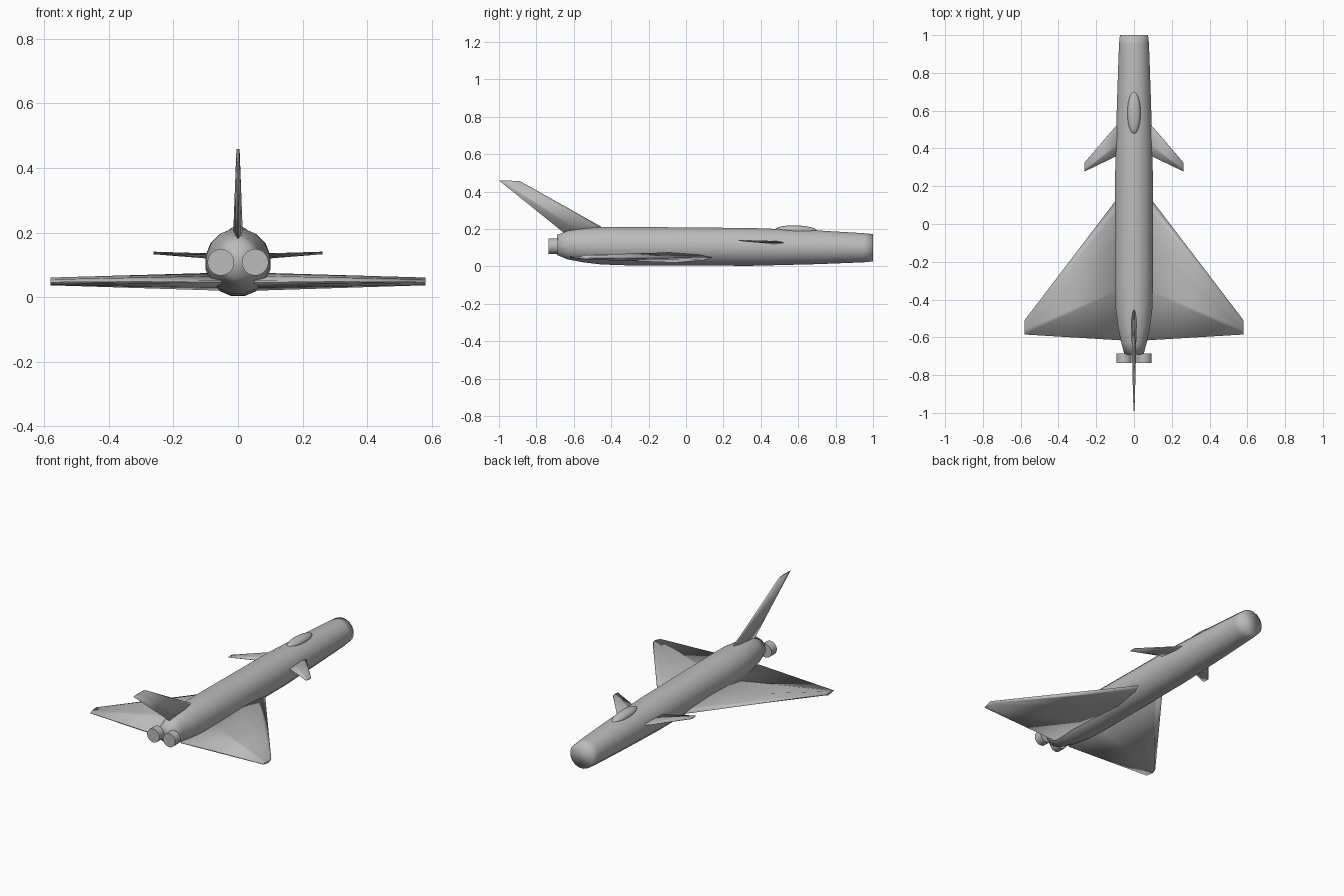
import bpy, bmesh, math
from mathutils import Vector

if "Cube" in bpy.data.objects:
    bpy.data.objects.remove(bpy.data.objects["Cube"])

grey = bpy.data.materials.new("light_grey")
grey.diffuse_color = (0.5, 0.5, 0.5, 1)
grey.use_nodes = True
grey.node_tree.nodes["Principled BSDF"].inputs["Base Color"].default_value = grey.diffuse_color


def loft(name, rings, angle=180, mirror=False):
    """Skin a list of equal-length point rings and cap both ends."""
    bm = bmesh.new()
    vs = [[bm.verts.new(p) for p in r] for r in rings]
    n = len(vs[0])
    for a, b in zip(vs, vs[1:]):
        for i in range(n):
            j = (i + 1) % n
            bm.faces.new((a[i], a[j], b[j], b[i]))
    bm.faces.new(vs[0])
    bm.faces.new(vs[-1])
    bmesh.ops.recalc_face_normals(bm, faces=bm.faces)
    me = bpy.data.meshes.new(name)
    bm.to_mesh(me)
    bm.free()
    me.materials.append(grey)
    ob = bpy.data.objects.new(name, me)
    bpy.context.collection.objects.link(ob)
    bpy.ops.object.select_all(action='DESELECT')
    ob.select_set(True)
    bpy.context.view_layer.objects.active = ob
    if angle >= 180:
        bpy.ops.object.shade_smooth()
    else:
        bpy.ops.object.shade_smooth_by_angle(angle=math.radians(angle))
    if mirror:
        ob.modifiers.new("mirror", 'MIRROR').use_clip = False
    return ob


def ellipse(x, y, z, rx, rz, n):
    return [(x + rx * math.cos(2 * math.pi * (i + .5) / n), y,
             z + rz * math.sin(2 * math.pi * (i + .5) / n)) for i in range(n)]


UPPER = [(.08, .5), (.3, 1), (.65, .65), (1, .12)]


def foil(le, te, half, axis):
    """Thin wing section between leading and trailing points."""
    le, te, axis = Vector(le), Vector(te), Vector(axis)
    top = [le.lerp(te, t) + axis * half * h for t, h in UPPER]
    low = [le.lerp(te, t) - axis * half * h for t, h in reversed(UPPER)]
    return [le] + top + low


# Fuselage: y, half width, bottom, top
stations = [(-.69, .052, .06, .17), (-.63, .068, .035, .192), (-.55, .086, .02, .204),
            (-.45, .099, .008, .213), (-.3, .103, .003, .213), (.35, .101, .001, .207),
            (.7, .09, .01, .194), (.95, .081, .02, .179), (1.0, .076, .025, .174)]
loft("fuselage", [ellipse(0, y, (b + t) / 2, w, (t - b) / 2, 16)
                  for y, w, b, t in stations])

# Delta wings
Z = (0, 0, 1)
loft("delta_wing", [foil((.05, .185, .048), (.05, -.617, .048), .028, Z),
                    foil((.58, -.51, .05), (.58, -.585, .046), .012, Z)], mirror=True)

# Canards
loft("canard", [foil((.06, .56, .124), (.06, .375, .13), .009, Z),
                foil((.262, .325, .136), (.262, .278, .139), .004, Z)], mirror=True)

# Swept tail fin
X = (1, 0, 0)
loft("tail_fin", [foil((0, -.37, .165), (0, -.635, .165), .016, X),
                  foil((0, -.89, .457), (0, -1.0, .459), .005, X)])

# Twin exhaust nozzles
loft("exhaust_nozzle", [ellipse(.053, y, .108, .041, .041, 24)
                        for y in (-.735, -.685)], angle=30, mirror=True)

# Canopy bubble
bpy.ops.mesh.primitive_uv_sphere_add(segments=24, ring_count=16, radius=1,
                                     location=(0, .588, .193))
canopy = bpy.context.object
canopy.name = "canopy"
canopy.scale = (.035, .112, .026)
canopy.rotation_euler = (-.03, 0, 0)
canopy.data.materials.append(grey)
bpy.ops.object.shade_smooth()
